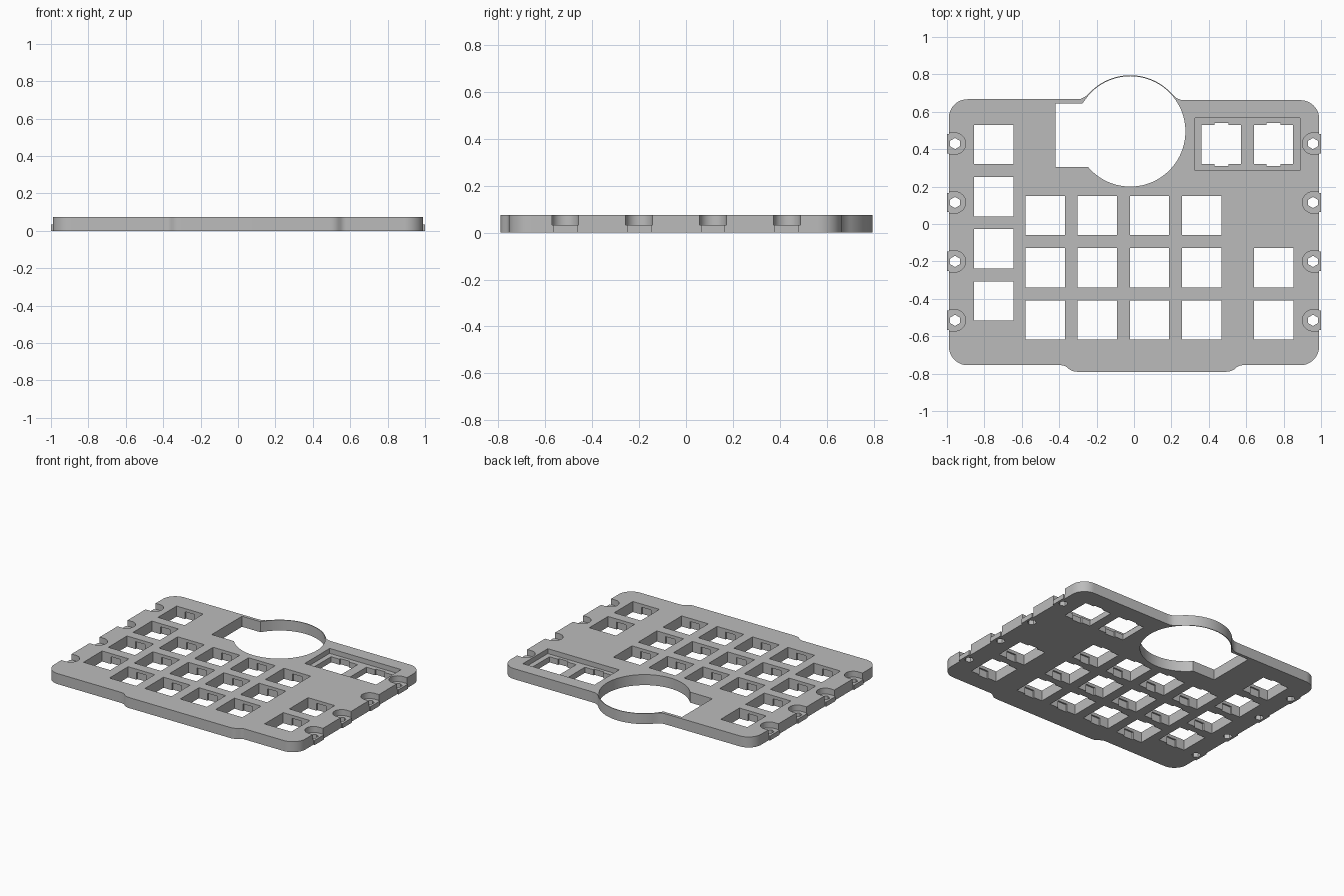
import bpy, bmesh
from math import sin, cos, radians

cube = bpy.data.objects.get("Cube")
if cube:
    bpy.data.objects.remove(cube, do_unlink=True)

H = 0.075           # plate thickness
KEY = 0.21          # switch opening
PITCH = 0.279
LIP = 0.0525        # underside of the switch clip lip
SEAT = 0.033        # floor of the screw pockets
DIAL = (-0.02, 0.495)

grey = bpy.data.materials.new("plate grey")
grey.use_nodes = True
grey.diffuse_color = (0.5, 0.5, 0.5, 1)
grey.node_tree.nodes["Principled BSDF"].inputs["Base Color"].default_value = (0.5, 0.5, 0.5, 1)


def arc(c, r, a, b, n=12):
    """Points on a circle from angle a to angle b in degrees."""
    angles = [radians(a + (b - a) * i / n) for i in range(n + 1)]
    return [(c[0] + r * cos(t), c[1] + r * sin(t)) for t in angles]


def rect(x0, x1, y0, y1):
    return [(x0, y0), (x1, y0), (x1, y1), (x0, y1)]


def box(c, w, d):
    return rect(c[0] - w / 2, c[0] + w / 2, c[1] - d / 2, c[1] + d / 2)


def prisms(name, outlines):
    """One object from (outline, bottom, top) extrusions."""
    bm = bmesh.new()
    for pts, z0, z1 in outlines:
        face = bm.faces.new([bm.verts.new((x, y, z0)) for x, y in pts])
        top = bmesh.ops.extrude_face_region(bm, geom=[face])["geom"]
        for v in top:
            if isinstance(v, bmesh.types.BMVert):
                v.co.z = z1
    bmesh.ops.recalc_face_normals(bm, faces=bm.faces)
    mesh = bpy.data.meshes.new(name)
    bm.to_mesh(mesh)
    bm.free()
    mesh.materials.append(grey)
    obj = bpy.data.objects.new(name, mesh)
    bpy.context.collection.objects.link(obj)
    return obj


def combine(target, other, operation):
    mod = target.modifiers.new(other.name, "BOOLEAN")
    mod.object, mod.operation, mod.solver = other, operation, "EXACT"
    bpy.context.view_layer.objects.active = target
    bpy.ops.object.modifier_apply(modifier=mod.name)
    bpy.data.objects.remove(other, do_unlink=True)


# Plate outline: rounded corners, front bulge and round dial rim at the back
R = 0.1
outline = arc((-0.89, -0.655), R, 180, 270)
outline += arc((-0.39, -0.805), 0.05, 90, 50, 4) + arc((-0.305, -0.72), 0.07, 235, 270, 4)
outline += arc((0.495, -0.72), 0.07, 270, 305, 4) + arc((0.58, -0.805), 0.05, 130, 90, 4)
outline += arc((0.89, -0.655), R, 270, 360) + arc((0.89, 0.562), R, 0, 90)
outline += [(0.28, 0.662), (0.25, 0.664), (0.225, 0.674)]
outline += arc(DIAL, 0.3, 42, 138, 40)
outline += [(-0.262, 0.68), (-0.285, 0.669), (-0.31, 0.667)]
outline += arc((-0.89, 0.567), R, 90, 180)
plate = prisms("switch_plate", [(outline, 0, H)])

# Screw lugs on both sides
lugs = [(s, 0.43 - 0.315 * i) for s in (-1, 1) for i in range(4)]
tabs = prisms("screw_tabs", [(box((s * 0.96, y), 0.08, 0.104), 0, 0.05) for s, y in lugs])
combine(plate, tabs, "UNION")

# Top recesses: screw pockets and the rectangular socket surround
pockets = []
for s, y in lugs:
    pts = arc((0.957, y), 0.057, 90, 270, 20) + [(1.05, y - 0.057), (1.05, y + 0.057)]
    pockets.append(([(s * px, py) for px, py in pts], SEAT, 0.2))
pockets.append((rect(0.325, 0.888, 0.287, 0.567), 0.04, 0.2))
combine(plate, prisms("pocket_cutter", pockets), "DIFFERENCE")

# Switch openings
keys = [(-0.75, 0.425 - PITCH * i) for i in range(4)]
keys += [(-0.475 + PITCH * i, 0.045 - PITCH * j) for i in range(4) for j in range(3)]
keys += [(0.747, -0.234), (0.747, -0.513), (0.467, 0.425), (0.746, 0.425)]
holes = [(box(k, KEY, KEY), -0.1, 0.2) for k in keys]

# Hexagonal screw holes
holes += [(arc((s * 0.957, y), 0.03, 30, 330, 5), -0.1, 0.2) for s, y in lugs]

# Dial opening joined to its cable bay
bay = arc(DIAL, 0.295, -139.5, 140, 72) + [(-0.275, 0.645), (-0.42, 0.645), (-0.42, 0.304)]
holes.append((bay, -0.1, 0.2))
combine(plate, prisms("hole_cutter", holes), "DIFFERENCE")

# Clip notches beneath the lip of every switch opening
notches = [(box(k, 0.075, KEY + 0.022), -0.1, LIP) for k in keys]
combine(plate, prisms("notch_cutter", notches), "DIFFERENCE")

bpy.ops.object.select_all(action="DESELECT")
plate.select_set(True)
bpy.context.view_layer.objects.active = plate
bpy.ops.object.shade_smooth_by_angle(angle=radians(25))
